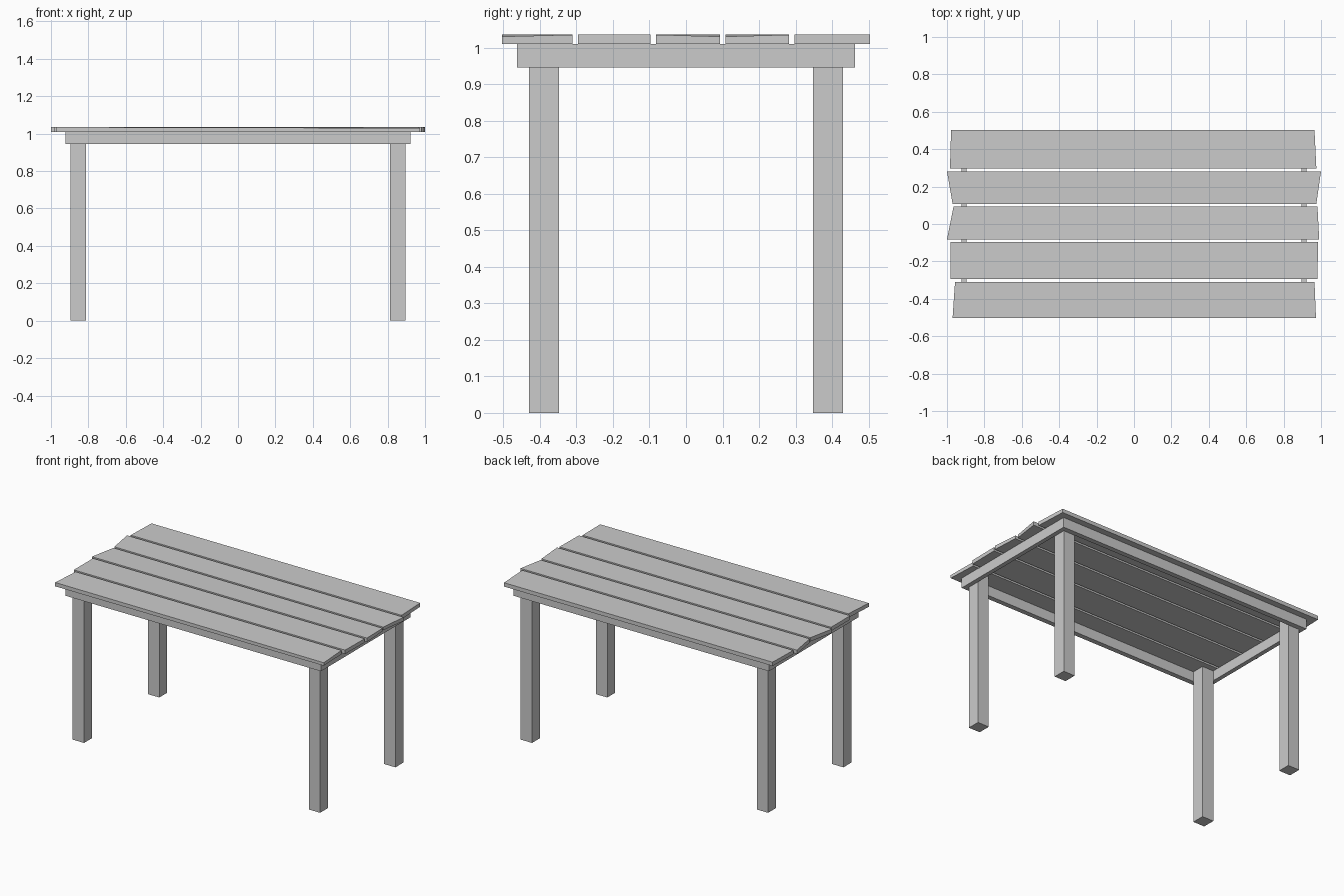
import bpy
import bmesh

cube = bpy.data.objects.get("Cube")
if cube:
    bpy.data.objects.remove(cube, do_unlink=True)

mat = bpy.data.materials.new("grey wood")
mat.use_nodes = True
GREY = (0.6, 0.6, 0.6, 1)
mat.diffuse_color = GREY
mat.node_tree.nodes["Principled BSDF"].inputs["Base Color"].default_value = GREY


def prism(name, outline, z0, tops):
    """Extrude a four-cornered outline, with its own top height per corner."""
    bm = bmesh.new()
    low = [bm.verts.new((x, y, z0)) for x, y in outline]
    high = [bm.verts.new((x, y, z)) for (x, y), z in zip(outline, tops)]
    bm.faces.new(low[::-1])
    bm.faces.new(high)
    for i in range(4):
        j = (i + 1) % 4
        bm.faces.new((low[i], low[j], high[j], high[i]))
    bmesh.ops.recalc_face_normals(bm, faces=bm.faces)
    mesh = bpy.data.meshes.new(name)
    bm.to_mesh(mesh)
    bm.free()
    mesh.materials.append(mat)
    obj = bpy.data.objects.new(name, mesh)
    bpy.context.collection.objects.link(obj)


def box(name, x0, x1, y0, y1, z0, z1):
    prism(name, [(x0, y0), (x1, y0), (x1, y1), (x0, y1)], z0, [z1] * 4)


RAIL_Z, PLANK_Z, TOP_Z = 0.945, 1.01, 1.035
OUT_X, IN_X, OUT_Y, IN_Y = 0.923, 0.895, 0.462, 0.43
LEG = 0.082

# Legs tucked inside the frame corners
for sx, side in ((-1, "right"), (1, "left")):
    for sy, end in ((-1, "front"), (1, "back")):
        xs = sorted((sx * IN_X, sx * (IN_X - LEG)))
        ys = sorted((sy * IN_Y, sy * (IN_Y - LEG)))
        box(f"{end}_{side}_leg", *xs, *ys, 0, PLANK_Z)

# Frame rails
for s, end, side in ((-1, "front", "right"), (1, "back", "left")):
    ys = sorted((s * OUT_Y, s * IN_Y))
    box(f"{end}_rail", -OUT_X, OUT_X, *ys, RAIL_Z, PLANK_Z)
    xs = sorted((s * OUT_X, s * IN_X))
    box(f"{side}_rail", *xs, -IN_Y, IN_Y, RAIL_Z, PLANK_Z)

# Roughly cut planks: front y, back y, then x of front-right, front-left,
# back-left, back-right corners, and the dips of the two left corners
planks = [
    (-0.503, -0.31, -0.97, 0.973, 0.965, -0.957, 0.005, 0),
    (-0.295, -0.097, -0.981, 0.981, 0.984, -0.981, 0, 0),
    (-0.082, 0.093, -1.0, 0.99, 0.981, -0.965, 0, 0.005),
    (0.108, 0.282, -0.97, 0.975, 1.0, -1.0, 0.005, 0),
    (0.297, 0.503, -0.984, 0.975, 0.965, -0.978, 0, 0),
]
for n, (y0, y1, a, b, c, d, dip0, dip1) in enumerate(planks, 1):
    prism(f"plank_{n}", [(a, y0), (b, y0), (c, y1), (d, y1)], PLANK_Z,
          [TOP_Z, TOP_Z - dip0, TOP_Z - dip1, TOP_Z])
